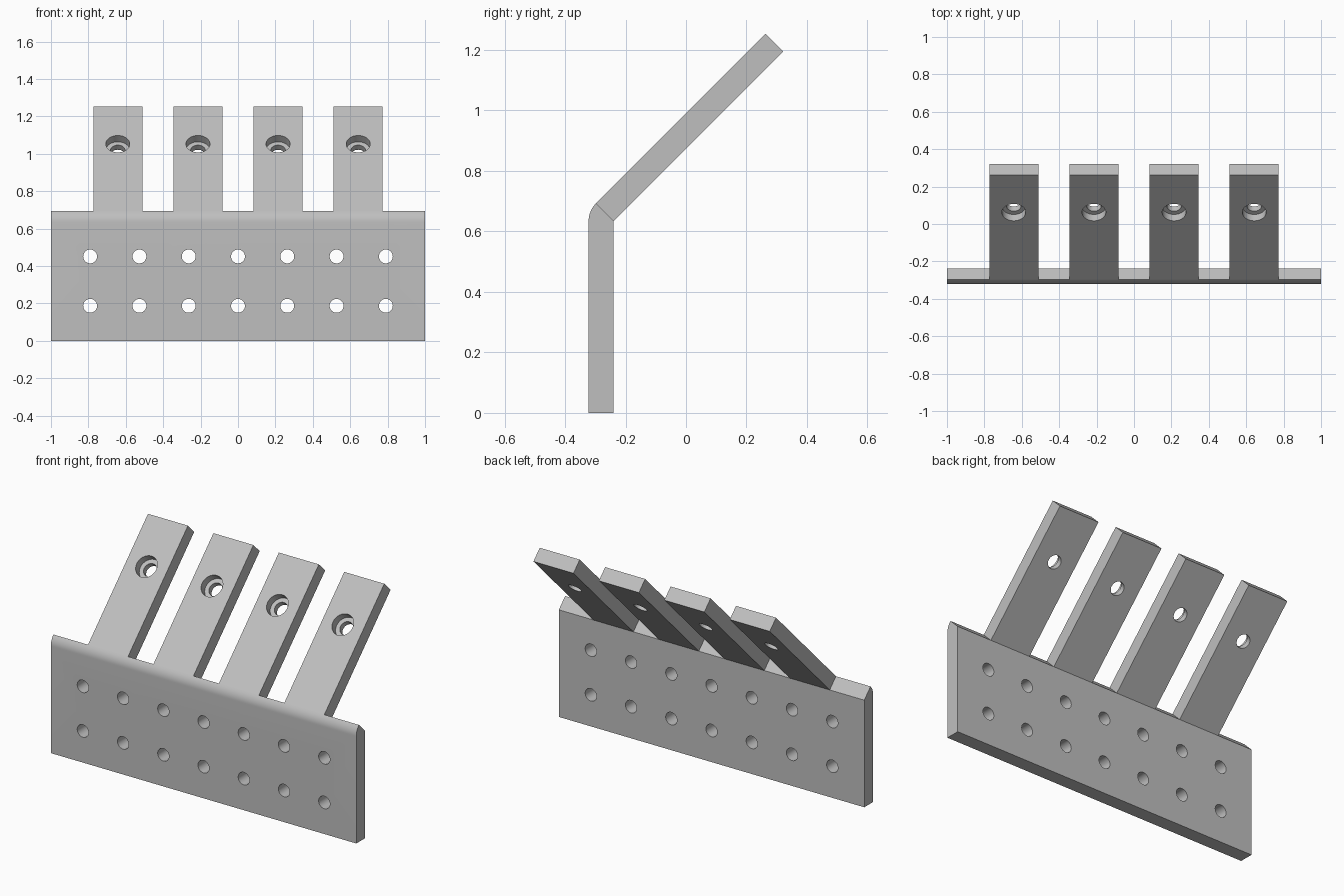
import bpy
import bmesh
from math import pi, radians, sin, cos
from mathutils import Matrix, Vector

cube = bpy.data.objects.get("Cube")
if cube:
    bpy.data.objects.remove(cube, do_unlink=True)

THICK = 0.083                                # sheet thickness
BEND = Vector((0, -0.239, 0.634))            # inner corner of the bend
ALONG = Vector((0, 1, 1)).normalized()       # direction up the arms
OUT = Vector((0, -1, 1)).normalized()        # upper face of the arms
ARM_LENGTH = 0.793
ARM_X = [(i - 1.5) * 0.4285 for i in range(4)]

grey = bpy.data.materials.new("plain grey")
grey.use_nodes = True
colour = (0.52, 0.52, 0.52, 1)
grey.diffuse_color = colour
grey.node_tree.nodes["Principled BSDF"].inputs["Base Color"].default_value = colour


def make_object(name, bm):
    mesh = bpy.data.meshes.new(name)
    bmesh.ops.recalc_face_normals(bm, faces=bm.faces)
    bm.to_mesh(mesh)
    bm.free()
    mesh.materials.append(grey)
    obj = bpy.data.objects.new(name, mesh)
    bpy.context.collection.objects.link(obj)
    return obj


def extrude_profile(name, points, x0, x1):
    """Sweep a side profile of (y, z) points from x0 to x1."""
    bm = bmesh.new()
    face = bm.faces.new([bm.verts.new((x0, y, z)) for y, z in points])
    moved = bmesh.ops.extrude_face_region(bm, geom=[face])["geom"]
    verts = [v for v in moved if isinstance(v, bmesh.types.BMVert)]
    bmesh.ops.translate(bm, verts=verts, vec=(x1 - x0, 0, 0))
    return make_object(name, bm)


def drill(obj, holes):
    """Cut round holes given as (centre, axis, radius, half depth)."""
    for centre, axis, radius, half in holes:
        bm = bmesh.new()
        turn = axis.to_track_quat('Z', 'Y').to_matrix().to_4x4()
        bmesh.ops.create_cone(bm, cap_ends=True, segments=40, radius1=radius,
                              radius2=radius, depth=2 * half,
                              matrix=Matrix.Translation(centre) @ turn)
        cutter = make_object("hole_cutter", bm)
        cutter.hide_render = True
        mod = obj.modifiers.new("hole", 'BOOLEAN')
        mod.operation = 'DIFFERENCE'
        mod.solver = 'EXACT'
        mod.object = cutter
        bpy.context.view_layer.objects.active = obj
        bpy.ops.object.modifier_apply(modifier=mod.name)
        bpy.data.objects.remove(cutter, do_unlink=True)


def smooth(obj):
    bpy.ops.object.select_all(action='DESELECT')
    obj.select_set(True)
    bpy.context.view_layer.objects.active = obj
    bpy.ops.object.shade_smooth_by_angle(angle=radians(30))


# Mounting plate with a rounded outer bend
arc = [(BEND.y + THICK * cos(a), BEND.z + THICK * sin(a))
       for a in [pi - i * pi / 32 for i in range(9)]]
profile = [(BEND.y, 0), (BEND.y - THICK, 0)] + arc + [(BEND.y, BEND.z)]
plate = extrude_profile("mounting_plate", profile, -1, 1)

# Two rows of screw holes
forward = Vector((0, -1, 0))
drill(plate, [(Vector((i * 0.2635, BEND.y - THICK / 2, z)), forward, 0.037, 0.1)
              for z in (0.187, 0.451) for i in range(-3, 4)])
smooth(plate)

# Sloping arms, each with a counterbored hole
for n, x in enumerate(ARM_X):
    tip = BEND + ALONG * ARM_LENGTH
    corners = [BEND, tip, tip + OUT * THICK, BEND + OUT * THICK]
    arm = extrude_profile(f"arm_{n + 1}", [(c.y, c.z) for c in corners],
                          x - 0.131, x + 0.131)
    centre = BEND + OUT * THICK + ALONG * 0.509
    centre.x = x
    drill(arm, [(centre, OUT, 0.064, 0.048), (centre, OUT, 0.039, 0.15)])
    smooth(arm)
